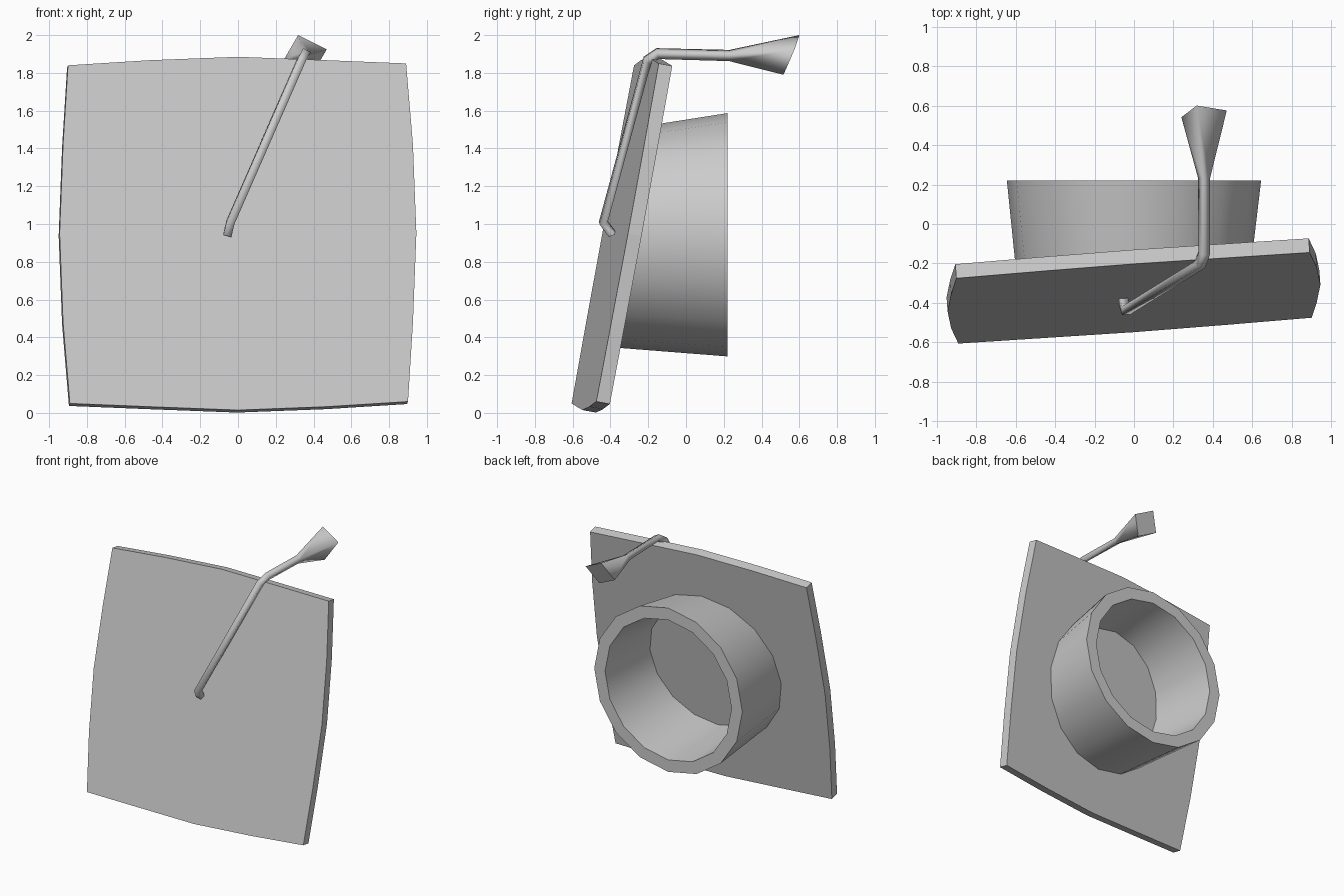
import bpy, math
from mathutils import Vector

if "Cube" in bpy.data.objects:
    bpy.data.objects.remove(bpy.data.objects["Cube"])

SLOPE_X, SLOPE_Z, MID_Z = 0.072, 0.185, 0.95
NORMAL = Vector((-SLOPE_X, 1, -SLOPE_Z)).normalized()


def on_board(x, z, depth=0.0):
    """Point on the tilted front plane of the board, pushed back by depth."""
    return Vector((x, -0.375 + SLOPE_X * x + SLOPE_Z * (z - MID_Z), z)) + NORMAL * depth


def make(name, verts, faces, smooth=None):
    me = bpy.data.meshes.new(name)
    me.from_pydata([tuple(v) for v in verts], [], faces)
    me.update()
    ob = bpy.data.objects.new(name, me)
    bpy.context.collection.objects.link(ob)
    bpy.context.view_layer.objects.active = ob
    ob.select_set(True)
    bpy.ops.object.mode_set(mode='EDIT')
    bpy.ops.mesh.select_all(action='SELECT')
    bpy.ops.mesh.normals_make_consistent(inside=False)
    bpy.ops.object.mode_set(mode='OBJECT')
    if smooth:
        bpy.ops.object.shade_smooth_by_angle(angle=math.radians(smooth))
    ob.select_set(False)
    return ob


def bridge(a, b, n):
    """Quads between two rings of n vertices starting at a and b."""
    return [(a + i, a + (i + 1) % n, b + (i + 1) % n, b + i) for i in range(n)]


# Board: square with gently bowed sides
side = [(-0.9, 0.89), (-0.47, 0.917), (0, 0.935), (0.47, 0.917)]
outline = []
for k in range(4):
    for u, v in side:
        for _ in range(k):
            u, v = v, -u
        # the board is a touch wider than tall
        outline.append((u * (1.01 if abs(u) > 0.9 else 1), MID_Z + v))
n = len(outline)
verts = [on_board(x, z, d) for d in (0, 0.073) for x, z in outline]
make("cap_board", verts, [tuple(range(n)), tuple(range(n, 2 * n))] + bridge(0, n, n))

# Head band: flared tube, its front following the board, its rim upright
N = 16


def ring(r, zc, y=None):
    pts = []
    for i in range(N):
        a = 2 * math.pi * i / N
        x, z = r * math.cos(a), zc + r * math.sin(a)
        p = on_board(x, z, 0.07)
        pts.append(Vector((x, p.y if y is None else y, z)))
    return pts


verts = ring(0.586, 0.935) + ring(0.644, 0.943, 0.22) + ring(0.55, 0.943, 0.22) + ring(0.50, 0.935)
faces = [f for k in range(4) for f in bridge(k * N, (k + 1) % 4 * N, N)]
make("head_band", verts, faces, 40)

# Tassel: four-sided cord swept along a path, flaring to a square end
path = [Vector(p) for p in [(-0.055, -0.39, 0.945), (-0.04, -0.438, 1.01),
                            (0.335, -0.205, 1.865), (0.355, -0.15, 1.902),
                            (0.355, 0.23, 1.892)]]
end = Vector((0.355, 0.558, 1.895))
A, B = Vector((-0.037, 0.042, 0.105)), Vector((0.115, 0.017, 0.03))
rings = [[end + A, end + B, end - A, end - B]]
u = Vector((-0.28, 0, 0.96))
prev = Vector((0, 1, 0))
for i in range(len(path) - 1, -1, -1):
    t_in = (path[i] - path[i - 1]).normalized() if i else prev
    t_out = (path[i + 1] - path[i]).normalized() if i < len(path) - 1 else t_in
    t = (t_in + t_out).normalized()
    u = prev.rotation_difference(t) @ u
    u = (u - t * u.dot(t)).normalized()
    w = u.cross(t) * -1
    prev = t
    if u.cross(w).dot(t) * A.cross(B).dot(Vector((0, 1, 0))) < 0:
        w = -w
    rings.append([path[i] + d * 0.031 for d in (u, w, -u, -w)])
verts = [p for r in rings for p in r]
last = (len(rings) - 1) * 4
faces = [(0, 1, 2, 3), tuple(range(last, last + 4))]
for k in range(len(rings) - 1):
    faces += bridge(k * 4, k * 4 + 4, 4)
tassel = make("tassel", verts, faces)
for p in tassel.data.polygons:
    p.use_smooth = p.index > 1
